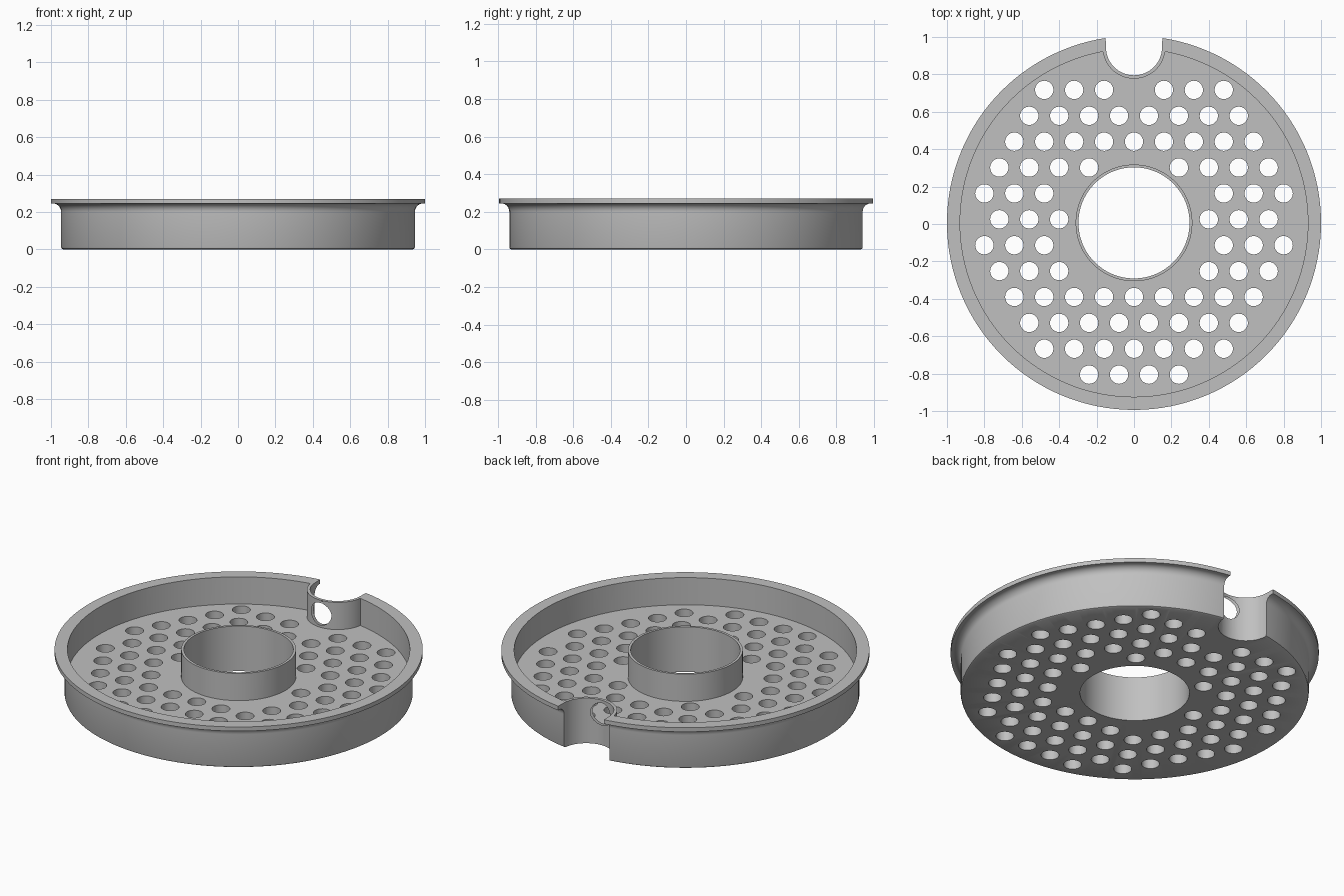
import bpy
import bmesh
from math import sin, cos, pi, radians
from mathutils import Matrix

CY = 0.006            # centre of the round body
TOP = 0.27
FLOOR = 0.107

cube = bpy.data.objects.get("Cube")
if cube:
    bpy.data.objects.remove(cube, do_unlink=True)

grey = bpy.data.materials.new("plain grey")
grey.use_nodes = True
colour = (0.53, 0.53, 0.53, 1)
grey.diffuse_color = colour
grey.node_tree.nodes["Principled BSDF"].inputs["Base Color"].default_value = colour


def make_object(name, bm):
    bmesh.ops.recalc_face_normals(bm, faces=bm.faces)
    mesh = bpy.data.meshes.new(name)
    bm.to_mesh(mesh)
    bm.free()
    mesh.materials.append(grey)
    obj = bpy.data.objects.new(name, mesh)
    bpy.context.collection.objects.link(obj)
    return obj


def lathe(name, profile, segments=128):
    """Turn a closed (radius, height) profile about the body axis."""
    bm = bmesh.new()
    rings = []
    for i in range(segments):
        a = 2 * pi * i / segments
        rings.append([bm.verts.new((r * cos(a), CY + r * sin(a), z)) for r, z in profile])
    n = len(profile)
    for i in range(segments):
        p, q = rings[i], rings[(i + 1) % segments]
        for j in range(n):
            k = (j + 1) % n
            bm.faces.new((p[j], q[j], q[k], p[k]))
    return make_object(name, bm)


def u_prism(name, radius, flare, z0, z1):
    """Upright U-shaped block, open towards the back."""
    cy, steps = 0.945, 32
    outline = [(-radius - flare, 1.2)]
    for i in range(steps + 1):
        a = pi + pi * i / steps
        outline.append((radius * cos(a), cy + radius * sin(a)))
    outline.append((radius + flare, 1.2))
    bm = bmesh.new()
    face = bm.faces.new([bm.verts.new((x, y, z0)) for x, y in outline])
    ext = bmesh.ops.extrude_face_region(bm, geom=[face])
    verts = [v for v in ext["geom"] if isinstance(v, bmesh.types.BMVert)]
    bmesh.ops.translate(bm, verts=verts, vec=(0, 0, z1 - z0))
    return make_object(name, bm)


def add_cylinder(bm, radius, depth, matrix, segments=32):
    bmesh.ops.create_cone(bm, cap_ends=True, segments=segments, radius1=radius,
                          radius2=radius, depth=depth, matrix=matrix)


def subtract(target, cutter):
    cutter.hide_render = True
    mod = target.modifiers.new("cut", 'BOOLEAN')
    mod.operation = 'DIFFERENCE'
    mod.solver = 'EXACT'
    mod.object = cutter
    bpy.context.view_layer.objects.active = target
    bpy.ops.object.modifier_apply(modifier=mod.name)
    bpy.data.objects.remove(cutter, do_unlink=True)


# Body: bored disc with a flared lip, curved in below to the side wall
lip_curve = [(0.988 - 0.042 * sin(a), 0.2 + 0.045 * cos(a))
             for a in (radians(90 - 11.25 * i) for i in range(9))]
tray = lathe("strainer_tray", [(0.297, 0), (0.936, 0), (0.943, 0.004), (0.946, 0.012)]
             + lip_curve + [(1, 0.245), (1, TOP), (0.297, TOP)])

# Pocket between hub and outer wall, leaving a wall around the notch
pocket = lathe("pocket_cutter", [(0.312, FLOOR), (0.93, FLOOR), (0.93, 0.4), (0.312, 0.4)])
subtract(pocket, u_prism("notch_wall_cutter", 0.168, 0.004, -0.2, 0.6))
subtract(tray, pocket)

# Notch in the back edge
subtract(tray, u_prism("notch_cutter", 0.15, 0.008, -0.2, 0.6))

# Drain holes on a staggered grid: (first, last) hole in each row, in half steps
rows = [(2, 6), (1, 7), (0, 8), (3, 9), (6, 10), (5, 9),
        (6, 10), (5, 9), (0, 8), (1, 7), (0, 6), (1, 3)]
bm = bmesh.new()
for i, (first, last) in enumerate(rows):
    y = 0.717 - 0.1384 * i
    for step in range(first, last + 1, 2):
        for side in ((1, -1) if step else (1,)):
            add_cylinder(bm, 0.049, 0.4, Matrix.Translation((side * step * 0.08, y, 0.1)))
subtract(tray, make_object("drain_hole_cutter", bm))

# Round port through the notch wall
bm = bmesh.new()
add_cylinder(bm, 0.066, 0.16,
             Matrix.Translation((0, 0.79, 0.187)) @ Matrix.Rotation(pi / 2, 4, 'X'), 40)
subtract(tray, make_object("port_cutter", bm))

bpy.ops.object.select_all(action='DESELECT')
tray.select_set(True)
bpy.context.view_layer.objects.active = tray
bpy.ops.object.shade_smooth_by_angle(angle=radians(30))
